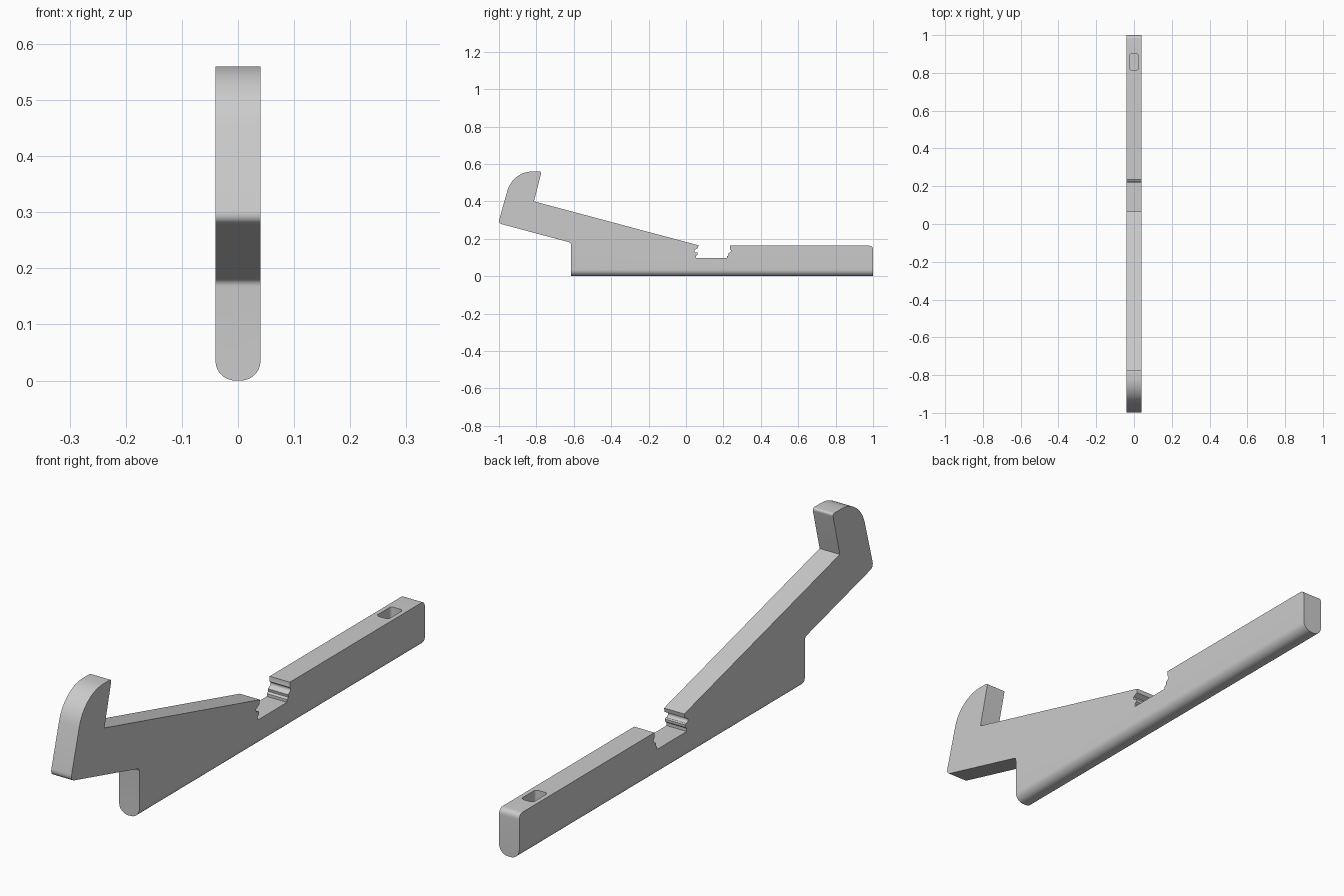
import bpy, bmesh
from math import sin, cos, radians
from mathutils import Vector

if "Cube" in bpy.data.objects:
    bpy.data.objects.remove(bpy.data.objects["Cube"])

HALF = 0.04

grey = bpy.data.materials.new("plain grey")
grey.use_nodes = True
colour = (0.6, 0.6, 0.6, 1)
grey.diffuse_color = colour
grey.node_tree.nodes["Principled BSDF"].inputs["Base Color"].default_value = colour


def fillet(prev, corner, nxt, size, steps=6):
    """Round a profile corner with a short curve."""
    p, c, n = Vector(prev), Vector(corner), Vector(nxt)
    a = c + (p - c).normalized() * size
    b = c + (n - c).normalized() * size
    return [a.lerp(c, t).lerp(c.lerp(b, t), t) for t in (i / steps for i in range(steps + 1))]


def arc(cy, cz, r, start, end, steps):
    angles = [radians(start + (end - start) * i / steps) for i in range(steps + 1)]
    return [(cy + r * cos(a), cz + r * sin(a)) for a in angles]


def prism(name, outline, bottom_round=0):
    """Extrude a side profile across x, optionally rounding its base edges."""
    bm = bmesh.new()
    face = bm.faces.new([bm.verts.new((-HALF, y, z)) for y, z in outline])
    side = bmesh.ops.extrude_face_region(bm, geom=[face])["geom"]
    bmesh.ops.translate(bm, vec=(2 * HALF, 0, 0),
                        verts=[v for v in side if isinstance(v, bmesh.types.BMVert)])
    if bottom_round:
        base = [e for e in bm.edges if all(abs(v.co.z) < 1e-5 for v in e.verts)
                and abs(e.verts[0].co.y - e.verts[1].co.y) > 1]
        bmesh.ops.bevel(bm, geom=base, offset=bottom_round, segments=10,
                        profile=0.5, affect='EDGES')
    bmesh.ops.recalc_face_normals(bm, faces=bm.faces)
    mesh = bpy.data.meshes.new(name)
    bm.to_mesh(mesh)
    bm.free()
    obj = bpy.data.objects.new(name, mesh)
    bpy.context.collection.objects.link(obj)
    mesh.materials.append(grey)
    return obj


# Side profile: base, tail, notch with small ridges, sloped arm and hook
profile = [(-0.615, 0), (1, 0)]
profile += fillet((1, 0), (1, 0.163), (0.24, 0.163), 0.022)
profile += [(0.236, 0.163), (0.236, 0.147)]
profile += arc(0.232, 0.136, 0.009, 70, -70, 5)
profile += [(0.226, 0.122), (0.228, 0.112), (0.220, 0.107), (0.220, 0.097)]
profile += [(0.053, 0.097), (0.053, 0.108), (0.061, 0.114), (0.062, 0.124)]
profile += arc(0.054, 0.136, 0.009, -70, -210, 5)
profile += [(0.064, 0.150), (0.067, 0.165)]
profile += [(-0.813, 0.40)]
profile += fillet((-0.813, 0.40), (-0.772, 0.56), (-0.82, 0.56), 0.012)
profile += arc(-0.82, 0.42, 0.14, 90, 165, 14)
profile += fillet((-0.955, 0.456), (-1.004, 0.283), (-0.615, 0.179), 0.022)
profile += fillet((-1.004, 0.283), (-0.615, 0.179), (-0.615, 0), 0.012)
body = prism("hooked_lever_body", profile, 0.035)

# Blind rounded pocket in the top of the tail
bm = bmesh.new()
bmesh.ops.create_cube(bm, size=1)
bmesh.ops.scale(bm, vec=(0.048, 0.085, 0.14), verts=bm.verts)
upright = [e for e in bm.edges if abs(e.verts[0].co.z - e.verts[1].co.z) > 0.1]
bmesh.ops.bevel(bm, geom=upright, offset=0.012, segments=5, profile=0.5, affect='EDGES')
mesh = bpy.data.meshes.new("pocket_cutter")
bm.to_mesh(mesh)
bm.free()
mesh.materials.append(grey)
cutter = bpy.data.objects.new("pocket_cutter", mesh)
cutter.location = (0, 0.858, 0.18)
bpy.context.collection.objects.link(cutter)
cutter.hide_render = True

bpy.context.view_layer.objects.active = body
body.select_set(True)
cut = body.modifiers.new("pocket", 'BOOLEAN')
cut.operation = 'DIFFERENCE'
cut.solver = 'EXACT'
cut.object = cutter
bpy.ops.object.modifier_apply(modifier=cut.name)
bpy.data.objects.remove(cutter)

bpy.ops.object.shade_smooth_by_angle(angle=radians(30))
